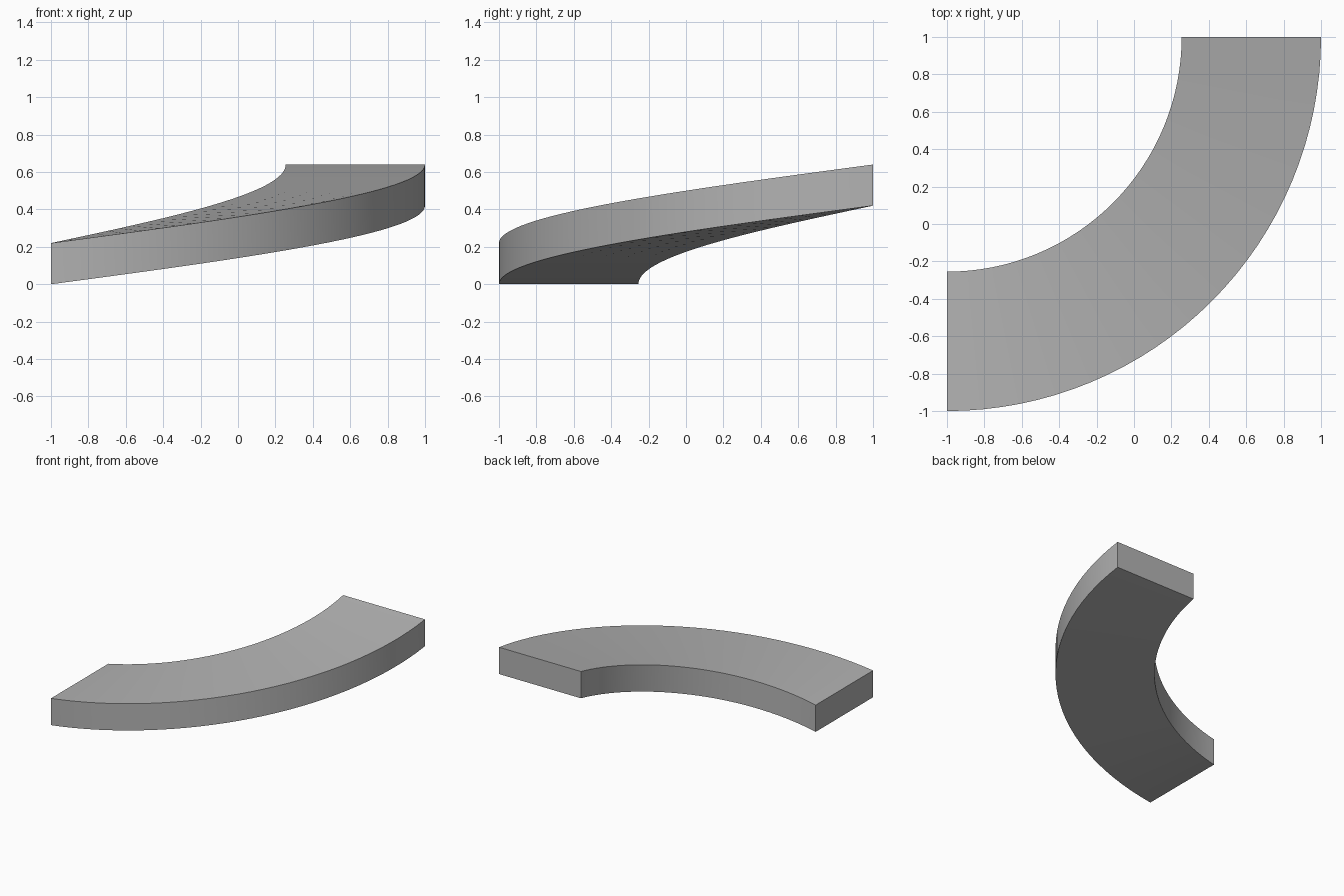
import bpy
import bmesh
import math
from mathutils import Vector

cube = bpy.data.objects.get("Cube")
if cube:
    bpy.data.objects.remove(cube, do_unlink=True)

INNER, OUTER = 1.255, 2.0
THICKNESS, RISE = 0.22, 0.42
STEPS = 32
PIVOT = Vector((-1, 1, 0))

# Plain grey surface
grey = bpy.data.materials.new("plain_grey")
grey.use_nodes = True
colour = (0.45, 0.45, 0.45, 1)
grey.diffuse_color = colour
grey.node_tree.nodes["Principled BSDF"].inputs["Base Color"].default_value = colour

# Rectangular cross-section at the low end
bm = bmesh.new()
corners = [(INNER, 0), (OUTER, 0), (OUTER, THICKNESS), (INNER, THICKNESS)]
section = [bm.verts.new(PIVOT + Vector((0, -r, z))) for r, z in corners]
edges = [bm.edges.new((section[i], section[(i + 1) % 4])) for i in range(4)]

# Sweep a quarter turn while climbing steadily, then cap both ends
swept = bmesh.ops.spin(bm, geom=section + edges, cent=PIVOT, axis=(0, 0, 1),
                       dvec=(0, 0, RISE / STEPS), angle=math.pi / 2,
                       steps=STEPS, use_duplicate=False)
bmesh.ops.holes_fill(bm, edges=[e for e in bm.edges if e.is_boundary], sides=4)
bmesh.ops.recalc_face_normals(bm, faces=bm.faces)

mesh = bpy.data.meshes.new("curved_ramp")
bm.to_mesh(mesh)
bm.free()
mesh.materials.append(grey)
ramp = bpy.data.objects.new("curved_ramp", mesh)
bpy.context.collection.objects.link(ramp)

# Smooth curved walls with crisp rims
bpy.ops.object.select_all(action="DESELECT")
ramp.select_set(True)
bpy.context.view_layer.objects.active = ramp
bpy.ops.object.shade_smooth_by_angle(angle=math.radians(30))
